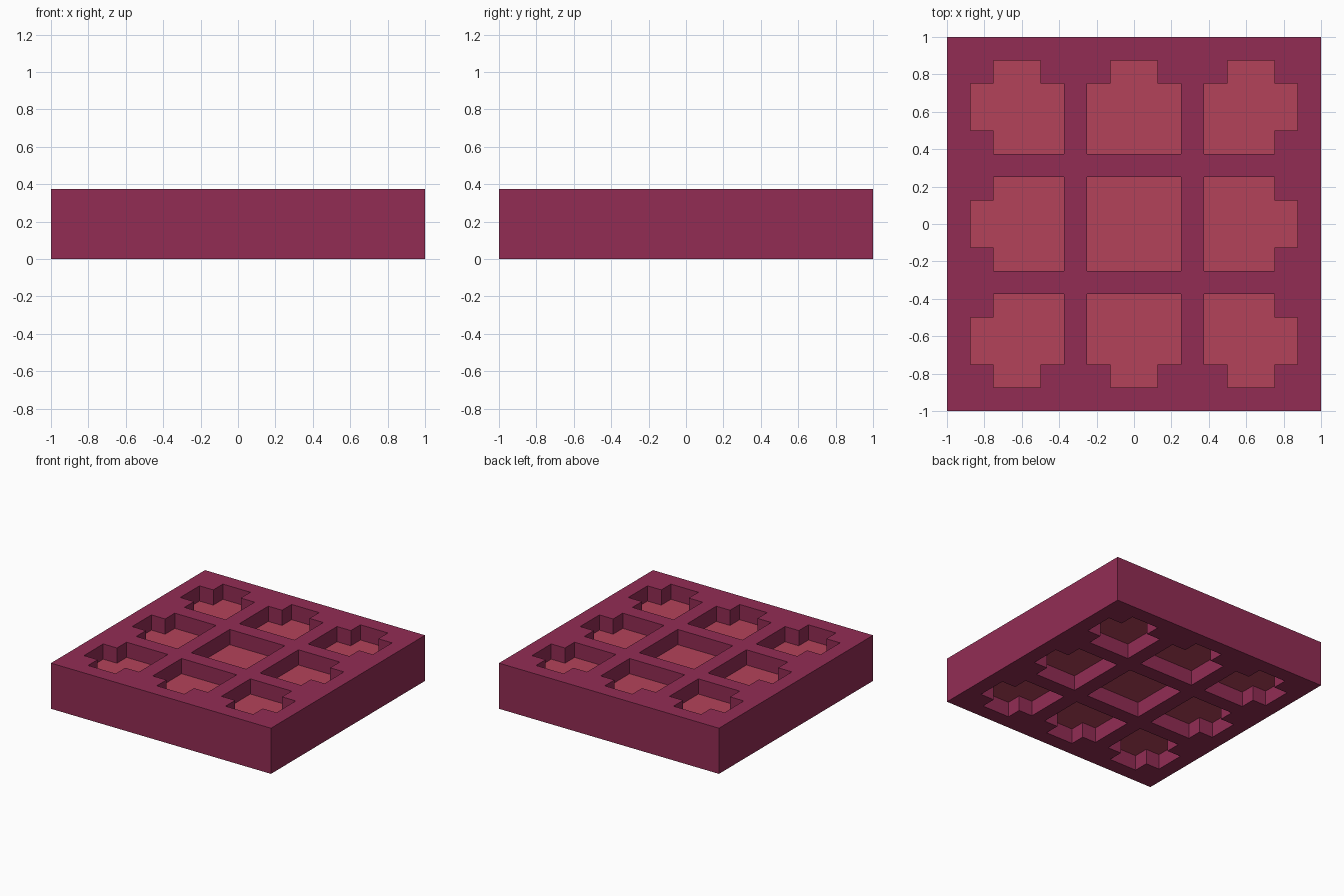
import bpy, bmesh
from mathutils import Vector

if "Cube" in bpy.data.objects:
    bpy.data.objects.remove(bpy.data.objects["Cube"])

N, CELL, HEIGHT, DEPTH = 16, 0.125, 0.375, 0.125


def material(name, rgb):
    m = bpy.data.materials.new(name)
    m.diffuse_color = (*rgb, 1)
    m.use_nodes = True
    m.node_tree.nodes["Principled BSDF"].inputs["Base Color"].default_value = m.diffuse_color
    return m


def is_pocket(i, j):
    """Three by three pockets, corners next to the outer rim notched out."""
    a, b = (i - 1) % 5, (j - 1) % 5
    if not (1 <= i <= 14 and 1 <= j <= 14) or a == 4 or b == 4:
        return False
    corner = a in (0, 3) and b in (0, 3)
    outer = i in (1, 14) or j in (1, 14)
    return not (corner and outer)


mesh = bpy.data.meshes.new("pocketed_slab")
slab = bpy.data.objects.new("pocketed_slab", mesh)
bpy.context.collection.objects.link(slab)
mesh.materials.append(material("plum frame", (0.288, 0.0252, 0.0887)))
mesh.materials.append(material("rose pocket floor", (0.456, 0.0545, 0.102)))

bm = bmesh.new()
bmesh.ops.create_grid(bm, x_segments=N, y_segments=N, size=1)
for v in bm.verts:
    v.co.z = HEIGHT / 2

# Side walls down to the middle plane
rim = [e for e in bm.edges if e.is_boundary]
pockets = []
for f in bm.faces:
    c = f.calc_center_median()
    if is_pocket(int((c.x + 1) / CELL), int((c.y + 1) / CELL)):
        pockets.append(f)
sides = bmesh.ops.extrude_edge_only(bm, edges=rim)["geom"]
for v in sides:
    if isinstance(v, bmesh.types.BMVert):
        v.co.z = 0

# Sunken pockets with coloured floors
new = bmesh.ops.extrude_face_region(bm, geom=pockets)["geom"]
for g in new:
    if isinstance(g, bmesh.types.BMVert):
        g.co.z -= DEPTH
    elif isinstance(g, bmesh.types.BMFace):
        g.material_index = 1
old = [f for f in pockets if f.is_valid]
if old:
    bmesh.ops.delete(bm, geom=old, context='FACES')

# Mirrored underside, welded at the middle
copy = bmesh.ops.duplicate(bm, geom=bm.verts[:] + bm.edges[:] + bm.faces[:])["geom"]
for g in copy:
    if isinstance(g, bmesh.types.BMVert):
        g.co.z *= -1
bmesh.ops.remove_doubles(bm, verts=bm.verts[:], dist=1e-4)
bmesh.ops.recalc_face_normals(bm, faces=bm.faces[:])
bmesh.ops.dissolve_limit(bm, angle_limit=0.01, verts=bm.verts[:],
                         edges=bm.edges[:], delimit={'MATERIAL'})
bmesh.ops.translate(bm, verts=bm.verts[:], vec=Vector((0, 0, HEIGHT / 2)))
bm.to_mesh(mesh)
bm.free()
